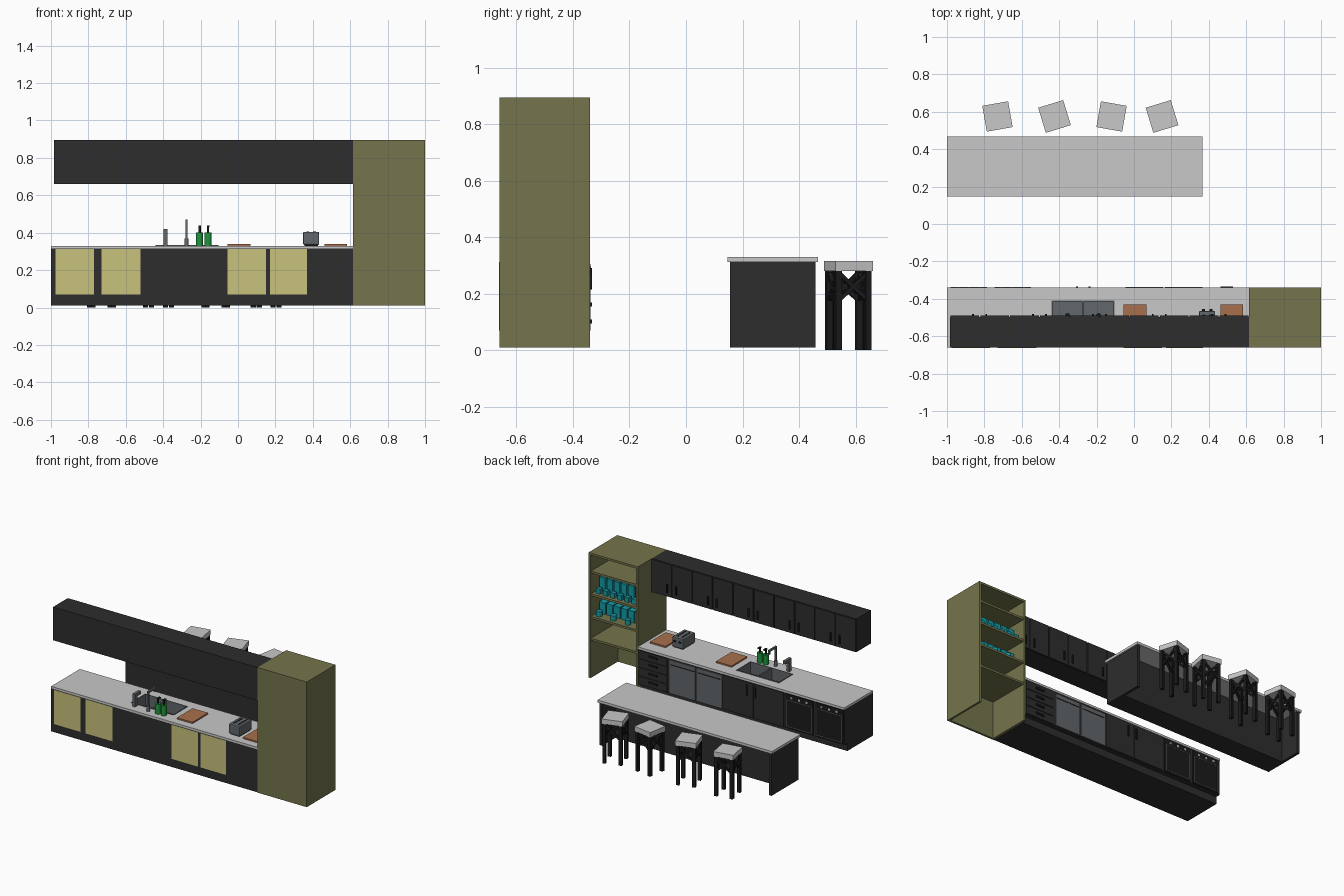
import bpy, bmesh, math
from mathutils import Matrix, Vector

cube = bpy.data.objects.get("Cube")
if cube:
    bpy.data.objects.remove(cube, do_unlink=True)


def material(name, *rgb):
    lin = [((c / 255 + 0.055) / 1.055) ** 2.4 if c > 10 else c / 3294 for c in rgb]
    m = bpy.data.materials.new(name)
    m.use_nodes = True
    m.diffuse_color = (*lin, 1)
    m.node_tree.nodes["Principled BSDF"].inputs["Base Color"].default_value = (*lin, 1)
    return m


OLIVE = material("olive paint", 117, 117, 77)
BLACK = material("charcoal paint", 45, 45, 46)
DARK = material("black metal", 27, 27, 28)
STONE = material("pale stone", 200, 200, 200)
CREAM = material("pale yellow panel", 200, 194, 125)
STEEL = material("grey steel", 98, 103, 107)
WOOD = material("chopping wood", 168, 112, 76)
GREEN = material("green soap", 30, 150, 62)
TEAL = material("teal crockery", 20, 155, 165)


def finish(name, bm, mat, loc=(0, 0, 0), turn=0):
    mesh = bpy.data.meshes.new(name)
    bm.to_mesh(mesh)
    bm.free()
    mesh.materials.append(mat)
    ob = bpy.data.objects.new(name, mesh)
    ob.location = loc
    ob.rotation_euler.z = math.radians(turn)
    bpy.context.collection.objects.link(ob)
    return ob


def add_box(bm, x0, x1, y0, y1, z0, z1):
    mid = Vector((x0 + x1, y0 + y1, z0 + z1)) / 2
    size = Matrix.Diagonal((x1 - x0, y1 - y0, z1 - z0, 1))
    bmesh.ops.create_cube(bm, size=1, matrix=Matrix.Translation(mid) @ size)


def boxes(name, mat, *bounds, **place):
    bm = bmesh.new()
    for b in bounds:
        add_box(bm, *b)
    return finish(name, bm, mat, **place)


def add_beam(bm, p, q, t):
    p, q = Vector(p), Vector(q)
    rot = (q - p).to_track_quat('Z', 'Y').to_matrix().to_4x4()
    size = Matrix.Diagonal((t, t, (q - p).length, 1))
    bmesh.ops.create_cube(bm, size=1, matrix=Matrix.Translation((p + q) / 2) @ rot @ size)


def ring(outer, inner, z0, z1):
    """Four boxes filling the space between two rectangles."""
    a, b, c, d = outer
    e, f, g, h = inner
    return [(a, e, c, d, z0, z1), (f, b, c, d, z0, z1), (e, f, c, g, z0, z1), (e, f, h, d, z0, z1)]


def tube(name, mat, x, y, z0, z1, r):
    bm = bmesh.new()
    bmesh.ops.create_cone(bm, cap_ends=True, segments=16, radius1=r, radius2=r, depth=z1 - z0)
    ob = finish(name, bm, mat, loc=(x, y, (z0 + z1) / 2))
    for p in ob.data.polygons:
        p.use_smooth = len(p.vertices) == 4
    return ob


BACK, FACE = -0.66, -0.345   # rear and front planes of the wall run

# Tall open shelf unit, without a floor
boxes("shelf_unit", OLIVE,
      (0.615, 0.63, BACK, -0.34, 0.01, 0.895), (0.985, 1, BACK, -0.34, 0.01, 0.895),
      (0.63, 0.985, BACK, -0.645, 0.01, 0.895), (0.63, 0.985, -0.645, -0.34, 0.88, 0.895))
SHELVES = (0.765, 0.605, 0.445, 0.29)
boxes("unit_shelves", OLIVE, *[(0.63, 0.985, -0.645, -0.345, z - 0.015, z) for z in SHELVES])

# Crockery on two of the shelves
for i in range(6):
    x = 0.668 + i * 0.056
    boxes("storage_jar", TEAL, (x - 0.022, x + 0.022, -0.5, -0.42, 0.605, 0.7),
          (x - 0.016, x + 0.016, -0.4, -0.37, 0.605, 0.64))
    boxes("storage_box", TEAL, (x - 0.024, x + 0.024, -0.54, -0.42, 0.445, 0.525))
    if i % 2:
        tube("cup", TEAL, x, -0.385, 0.445, 0.48, 0.02)

# Wall cabinets with ten doors and paired handles
boxes("wall_cabinet", BLACK, (-0.985, 0.615, BACK, -0.498, 0.66, 0.895))
for i in range(10):
    x = -0.985 + i * 0.16
    boxes("wall_door", BLACK, (x + 0.003, x + 0.157, -0.498, -0.49, 0.663, 0.892))
    hx = x + (0.125 if i % 2 == 0 else 0.035)
    boxes("wall_handle", DARK, (hx - 0.005, hx + 0.005, -0.49, -0.482, 0.69, 0.75))

# Base cabinets, leaving room for the sink, and a recessed plinth
SINK = (-0.44, -0.105, -0.57, -0.41)
sx0, sx1, sy0, sy1 = SINK
boxes("base_cabinet", BLACK,
      (-1, sx0, BACK, FACE, 0.065, 0.315), (sx1, 0.615, BACK, FACE, 0.065, 0.315),
      (sx0, sx1, BACK, FACE, 0.065, 0.24), (sx0, sx1, sy1, FACE, 0.24, 0.315),
      (sx0, sx1, BACK, sy0, 0.24, 0.315))
boxes("plinth", BLACK, (-1, 0.615, BACK, -0.375, 0.012, 0.065))
boxes("worktop", STONE, *ring((-1, 0.615, BACK, -0.34), SINK, 0.315, 0.33))
for x0, x1 in ((-0.975, -0.77), (-0.73, -0.52), (-0.055, 0.15), (0.17, 0.37)):
    boxes("rear_panel", CREAM, (x0, x1, BACK - 0.002, BACK + 0.002, 0.07, 0.312))

# Four drawers
for i in range(4):
    z = 0.07 + i * 0.061
    boxes("drawer_front", BLACK, (0.385, 0.608, FACE, -0.34, z, z + 0.056))
    boxes("drawer_handle", DARK, (0.463, 0.53, -0.34, -0.333, z + 0.024, z + 0.038))

# Two steel appliances
for x0 in (-0.045, 0.165):
    boxes("steel_appliance", STEEL, (x0, x0 + 0.2, FACE, -0.338, 0.07, 0.305))
    boxes("appliance_grip", DARK, (x0 + 0.01, x0 + 0.19, -0.338, -0.336, 0.27, 0.276))

# Sink cabinet doors
for x0, hx in ((-0.525, -0.305), (-0.285, -0.238)):
    boxes("sink_door", BLACK, (x0, x0 + 0.234, FACE, -0.34, 0.07, 0.31))
    boxes("sink_handle", DARK, (hx - 0.006, hx + 0.006, -0.34, -0.333, 0.215, 0.29))

# Two ovens with thin frames and small knobs
for x0 in (-0.99, -0.755):
    x1 = x0 + 0.215
    boxes("oven_door", DARK, (x0, x1, FACE, -0.34, 0.07, 0.31))
    boxes("oven_frame", STEEL,
          (x0 + 0.01, x0 + 0.014, -0.34, -0.338, 0.08, 0.27),
          (x1 - 0.014, x1 - 0.01, -0.34, -0.338, 0.08, 0.27),
          (x0 + 0.01, x1 - 0.01, -0.34, -0.338, 0.08, 0.084),
          (x0 + 0.01, x1 - 0.01, -0.34, -0.338, 0.266, 0.27))
    boxes("oven_knobs", STONE, *[(x0 + d, x0 + d + 0.014, -0.34, -0.336, 0.282, 0.296)
                                 for d in (0.04, 0.1, 0.16)])

# Double sink
bowls = [(sx0 + 0.006, -0.277, sy0 + 0.006, sy1 - 0.006), (-0.267, sx1 - 0.006, sy0 + 0.006, sy1 - 0.006)]
halves = [(sx0, -0.272, sy0, sy1), (-0.272, sx1, sy0, sy1)]
for half, bowl in zip(halves, bowls):
    boxes("sink_bowl", STEEL, (*half, 0.24, 0.25), *ring(half, bowl, 0.25, 0.333))
    tube("sink_drain", DARK, (bowl[0] + bowl[1]) / 2, -0.49, 0.25, 0.253, 0.014)

# Tap and dispenser
tube("tap_base", STEEL, -0.275, -0.61, 0.33, 0.37, 0.011)
boxes("tap", STEEL, (-0.281, -0.269, -0.616, -0.604, 0.37, 0.47),
      (-0.281, -0.269, -0.604, -0.53, 0.458, 0.47), (-0.281, -0.269, -0.542, -0.53, 0.44, 0.458))
boxes("dispenser", STEEL, (-0.398, -0.378, -0.61, -0.585, 0.33, 0.42),
      (-0.398, -0.378, -0.585, -0.545, 0.398, 0.42))

# Soap bottles
for x in (-0.205, -0.16):
    tube("soap_bottle", GREEN, x, -0.6, 0.33, 0.4, 0.019)
    tube("bottle_neck", DARK, x, -0.6, 0.4, 0.435, 0.006)
    boxes("bottle_pump", DARK, (x - 0.007, x + 0.007, -0.607, -0.58, 0.43, 0.438))

# Chopping boards
for x0 in (-0.055, 0.462):
    boxes("chopping_board", WOOD, (x0, x0 + 0.122, -0.605, -0.43, 0.33, 0.34))

# Toaster
toaster = boxes("toaster", STEEL, (0.348, 0.434, -0.6, -0.465, 0.335, 0.405))
bevel = toaster.modifiers.new("soft_edges", 'BEVEL')
bevel.width, bevel.segments = 0.006, 2
boxes("toaster_slots", DARK, *[(x, x + 0.014, -0.58, -0.485, 0.404, 0.406) for x in (0.366, 0.402)])
boxes("toaster_levers", DARK, *[(x, x + 0.016, -0.466, -0.455, 0.375, 0.383) for x in (0.363, 0.403)])
boxes("toaster_base", DARK, (0.355, 0.427, -0.593, -0.472, 0.33, 0.335))

# Island with a knee space on the seating side
boxes("island_body", BLACK, (-0.99, 0.355, 0.155, 0.31, 0.01, 0.312),
      (-0.99, -0.97, 0.31, 0.458, 0.01, 0.312), (0.335, 0.355, 0.31, 0.458, 0.01, 0.312))
boxes("island_top", STONE, (-1, 0.365, 0.147, 0.468, 0.312, 0.33))

# Four stools with cross-braced legs
for x, turn in ((-0.73, 10), (-0.425, 17), (-0.12, -10), (0.15, 17)):
    place = dict(loc=(x, 0.575, 0), turn=turn)
    boxes("stool_seat", STONE, (-0.07, 0.07, -0.07, 0.07, 0.28, 0.315), **place)
    bm = bmesh.new()
    r = 0.055
    for sx in (-r, r):
        for sy in (-r, r):
            add_box(bm, sx - 0.011, sx + 0.011, sy - 0.011, sy + 0.011, 0, 0.28)
    for s in (-r, r):
        for low, high in ((-r, r), (r, -r)):
            add_beam(bm, (low, s, 0.175), (high, s, 0.275), 0.014)
            add_beam(bm, (s, low, 0.175), (s, high, 0.275), 0.014)
    finish("stool_legs", bm, DARK, **place)
